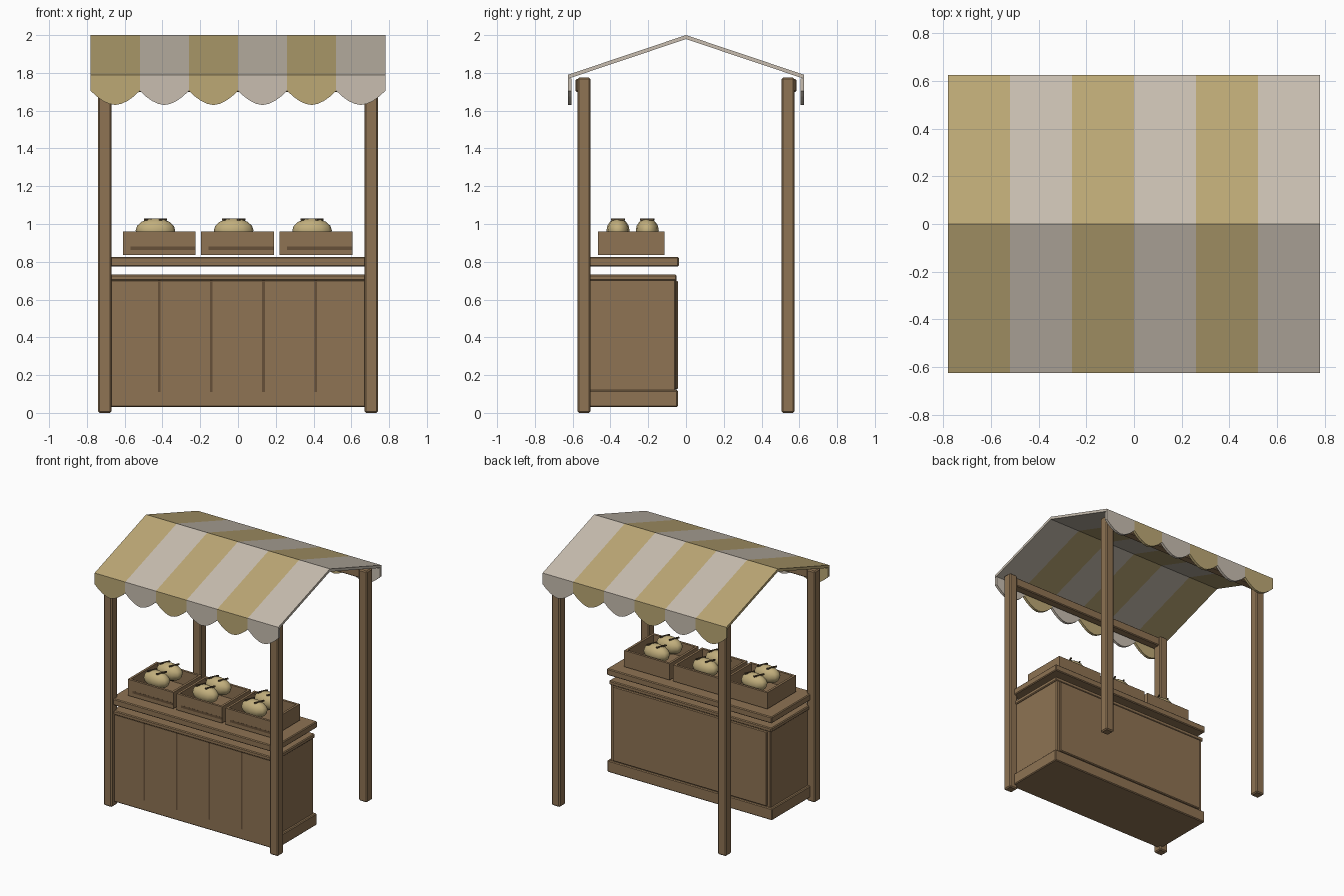
import bpy, bmesh, math
from mathutils import Vector

cube = bpy.data.objects.get("Cube")
if cube:
    bpy.data.objects.remove(cube, do_unlink=True)


def material(name, hex_colour):
    srgb = [int(hex_colour[i:i + 2], 16) / 255 for i in (0, 2, 4)]
    rgba = [((c + 0.055) / 1.055) ** 2.4 for c in srgb] + [1.0]
    m = bpy.data.materials.new(name)
    m.use_nodes = True
    m.diffuse_color = rgba
    bsdf = m.node_tree.nodes["Principled BSDF"]
    bsdf.inputs["Base Color"].default_value = rgba
    bsdf.inputs["Roughness"].default_value = 0.8
    return m


WOOD = material("brown wood", "8e7353")
DARK = material("dark wood", "665039")
TAN = material("tan cloth", "bca875")
GREY = material("pale grey cloth", "c8beb0")
BREAD = material("bread crust", "c2af7d")
SCORE = material("dark crust", "54452f")


def finish(name, bm, mat, bevel=0):
    bmesh.ops.recalc_face_normals(bm, faces=bm.faces)
    mesh = bpy.data.meshes.new(name)
    bm.to_mesh(mesh)
    bm.free()
    obj = bpy.data.objects.new(name, mesh)
    bpy.context.collection.objects.link(obj)
    mesh.materials.append(mat)
    if bevel:
        mod = obj.modifiers.new("Bevel", "BEVEL")
        mod.width = bevel
        mod.segments = 1
    return obj


def add_box(bm, x, y, z):
    verts = bmesh.ops.create_cube(bm, size=1)["verts"]
    for v in verts:
        v.co = Vector([(r[0] + r[1]) / 2 + c * (r[1] - r[0]) for c, r in zip(v.co, (x, y, z))])


def box(name, x, y, z, mat=WOOD, bevel=0.006):
    bm = bmesh.new()
    add_box(bm, x, y, z)
    return finish(name, bm, mat, bevel)


def add_prism(bm, points, offset):
    face = bm.faces.new([bm.verts.new(p) for p in points])
    ext = bmesh.ops.extrude_face_region(bm, geom=[face], use_keep_orig=True)
    moved = [g for g in ext["geom"] if isinstance(g, bmesh.types.BMVert)]
    bmesh.ops.translate(bm, verts=moved, vec=offset)


def mirrored(a, b, side):
    return sorted((a * side, b * side))


# Corner posts and the beams joining them at the top
for sy, depth in ((-1, "front"), (1, "back")):
    for sx, side in ((-1, "right"), (1, "left")):
        box(f"{depth}_{side}_post", mirrored(0.67, 0.74, sx),
            mirrored(0.505, 0.575, sy), (0, 1.775), bevel=0.008)
    box(f"{depth}_beam", (-0.69, 0.69), mirrored(0.52, 0.585, sy), (1.70, 1.768))

# Counter cabinet with plinth, trim, back panel and scored front
box("cabinet_body", (-0.68, 0.68), (-0.53, -0.055), (0.05, 0.72))
box("cabinet_plinth", (-0.70, 0.70), (-0.535, -0.043), (0.03, 0.12))
box("cabinet_trim", (-0.69, 0.69), (-0.545, -0.05), (0.70, 0.732))
box("cabinet_front", (-0.70, 0.70), (-0.54, -0.52), (0.03, 0.705))
box("cabinet_back_panel", (-0.655, 0.655), (-0.07, -0.043), (0.125, 0.70))
for i in range(4):
    x = -0.417 + 0.276 * i
    box(f"front_groove_{i + 1}", (x - 0.007, x + 0.007), (-0.542, -0.535), (0.11, 0.70), DARK, 0)

# Counter top, held between the posts
box("counter_top", (-0.70, 0.70), (-0.55, -0.038), (0.775, 0.825))


def crate(name, cx):
    x0, x1, y0, y1 = cx - 0.193, cx + 0.193, -0.465, -0.115
    t, z = 0.018, (0.835, 0.96)
    bm = bmesh.new()
    add_box(bm, (x0, x1), (y0, y0 + t), z)
    add_box(bm, (x0, x1), (y1 - t, y1), z)
    add_box(bm, (x0, x0 + t), (y0 + t, y1 - t), z)
    add_box(bm, (x1 - t, x1), (y0 + t, y1 - t), z)
    add_box(bm, (x0 + t, x1 - t), (y0 + t, y1 - t), (0.835, 0.855))
    finish(name, bm, WOOD)
    box(name + "_slat_shade", (x0 + 0.04, x1), (y0 - 0.001, y0 + 0.004), (0.862, 0.88), DARK, 0)


def loaf(name, cx, cy):
    bm = bmesh.new()
    bmesh.ops.create_uvsphere(bm, u_segments=12, v_segments=8, radius=1)
    for v in bm.verts:
        v.co = Vector((v.co.x * 0.105, v.co.y * 0.061, v.co.z * 0.064))
    obj = finish(name, bm, BREAD)
    obj.location = (cx, cy, 0.966)
    for poly in obj.data.polygons:
        poly.use_smooth = True
    # Slanted scores across the crust
    for i, dx in enumerate((-0.04, 0.04)):
        score = box(f"{name}_score_{i + 1}", (-0.005, 0.005), (-0.04, 0.04), (-0.005, 0.005), SCORE, 0)
        score.location = (cx + dx, cy, 1.024)
        score.rotation_euler.z = math.radians(-25)


# Three crates, each holding two loaves
for i, cx in enumerate((-0.417, -0.003, 0.412)):
    crate(f"crate_{i + 1}", cx)
    for j, y in enumerate((-0.36, -0.205)):
        loaf(f"loaf_{i + 1}_{j + 1}", cx - 0.02, y)

# Striped canopy: each stripe is a gable strip with a scalloped flap at both eaves
HALF, EAVE_Y, EAVE_Z, RIDGE, THICK = 0.78, 0.625, 1.79, 2.0, 0.021
WIDTH = HALF / 3
for i in range(6):
    x0 = -HALF + WIDTH * i
    bm = bmesh.new()
    section = [(-EAVE_Y, EAVE_Z), (0, RIDGE), (EAVE_Y, EAVE_Z),
               (EAVE_Y, EAVE_Z - THICK), (0, RIDGE - THICK), (-EAVE_Y, EAVE_Z - THICK)]
    add_prism(bm, [(x0, y, z) for y, z in section], (WIDTH, 0, 0))
    flap = [(x0 + WIDTH, EAVE_Z - THICK), (x0, EAVE_Z - THICK)]
    for k in range(9):
        u = k / 4 - 1
        flap.append((x0 + WIDTH * k / 8, 1.63 + 0.075 * abs(u) ** 1.8))
    for sy in (-1, 1):
        add_prism(bm, [(x, sy * EAVE_Y, z) for x, z in flap], (0, -sy * 0.02, 0))
    finish(f"canopy_stripe_{i + 1}", bm, GREY if i % 2 else TAN)
